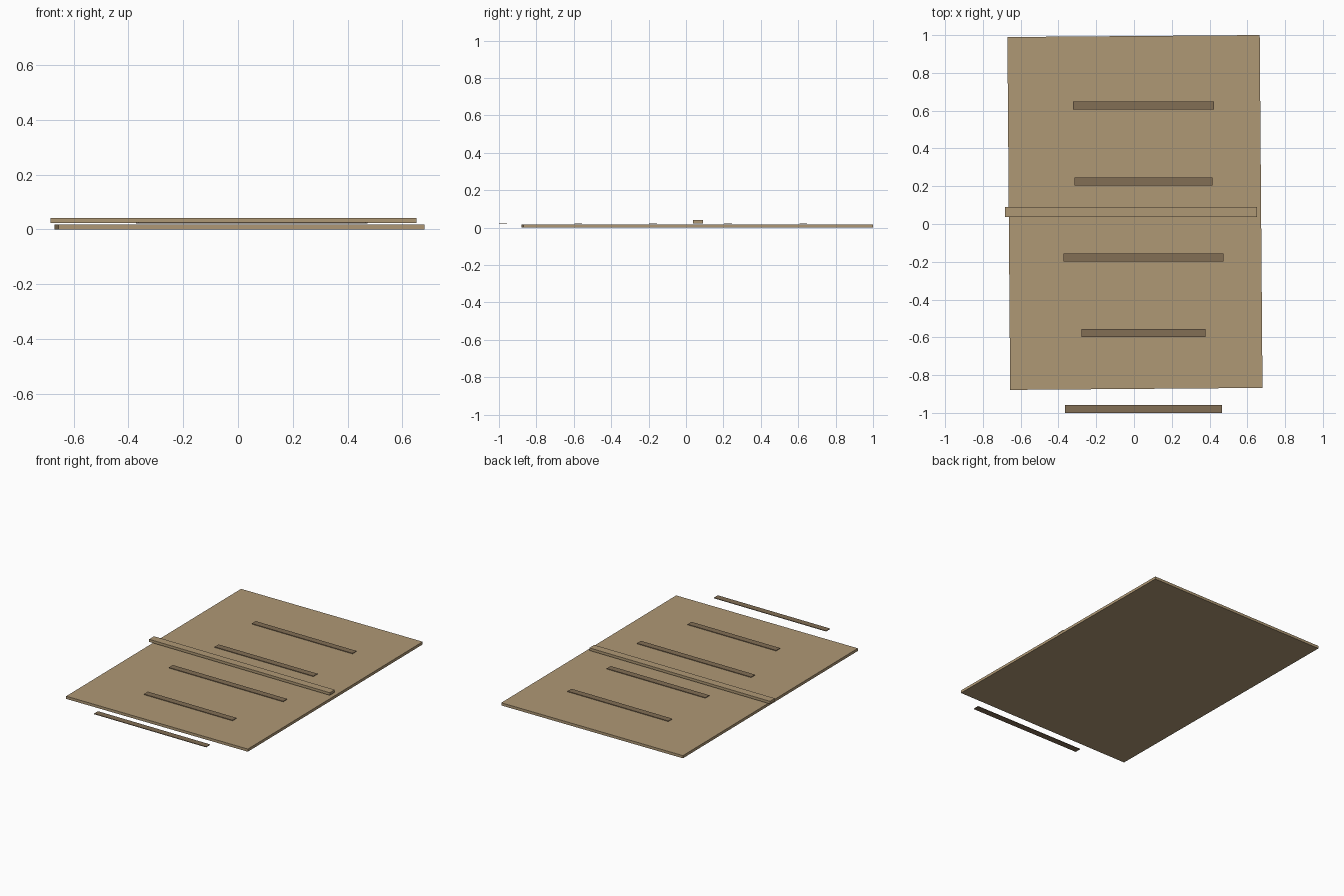
import bpy
import math

if "Cube" in bpy.data.objects:
    bpy.data.objects.remove(bpy.data.objects["Cube"])


def material(name, color):
    m = bpy.data.materials.new(name)
    m.diffuse_color = (*color, 1.0)
    m.use_nodes = True
    m.node_tree.nodes["Principled BSDF"].inputs["Base Color"].default_value = m.diffuse_color
    return m


wood = material("tan wood", (0.43, 0.314, 0.178))
dark_wood = material("dark brown wood", (0.223, 0.156, 0.091))


def box(name, x, y, z, mat, angle=0.0):
    """Box spanning the given (min, max) ranges, turned about its own z axis."""
    ranges = (x, y, z)
    bpy.ops.mesh.primitive_cube_add(size=1, location=[(a + b) / 2 for a, b in ranges])
    ob = bpy.context.object
    ob.name = name
    ob.scale = [b - a for a, b in ranges]
    bpy.ops.object.transform_apply(location=False, rotation=False, scale=True)
    ob.rotation_euler.z = angle
    ob.data.materials.append(mat)
    return ob


# Large base panel, slightly askew
box("base_panel", (-0.663, 0.673), (-0.873, 0.995), (0.0, 0.018), wood, math.radians(0.45))

# Raised cross beam
box("cross_beam", (-0.684, 0.652), (0.038, 0.09), (0.0235, 0.041), wood)

# Thin dark slats of varying length, the last one lying off the panel
slat_center = 0.05
for i, (y, length) in enumerate([(0.627, 0.745), (0.224, 0.73), (-0.177, 0.845),
                                 (-0.576, 0.655), (-0.979, 0.83)]):
    box(f"slat_{i + 1}",
        (slat_center - length / 2, slat_center + length / 2),
        (y - 0.021, y + 0.021), (0.022, 0.026), dark_wood)
